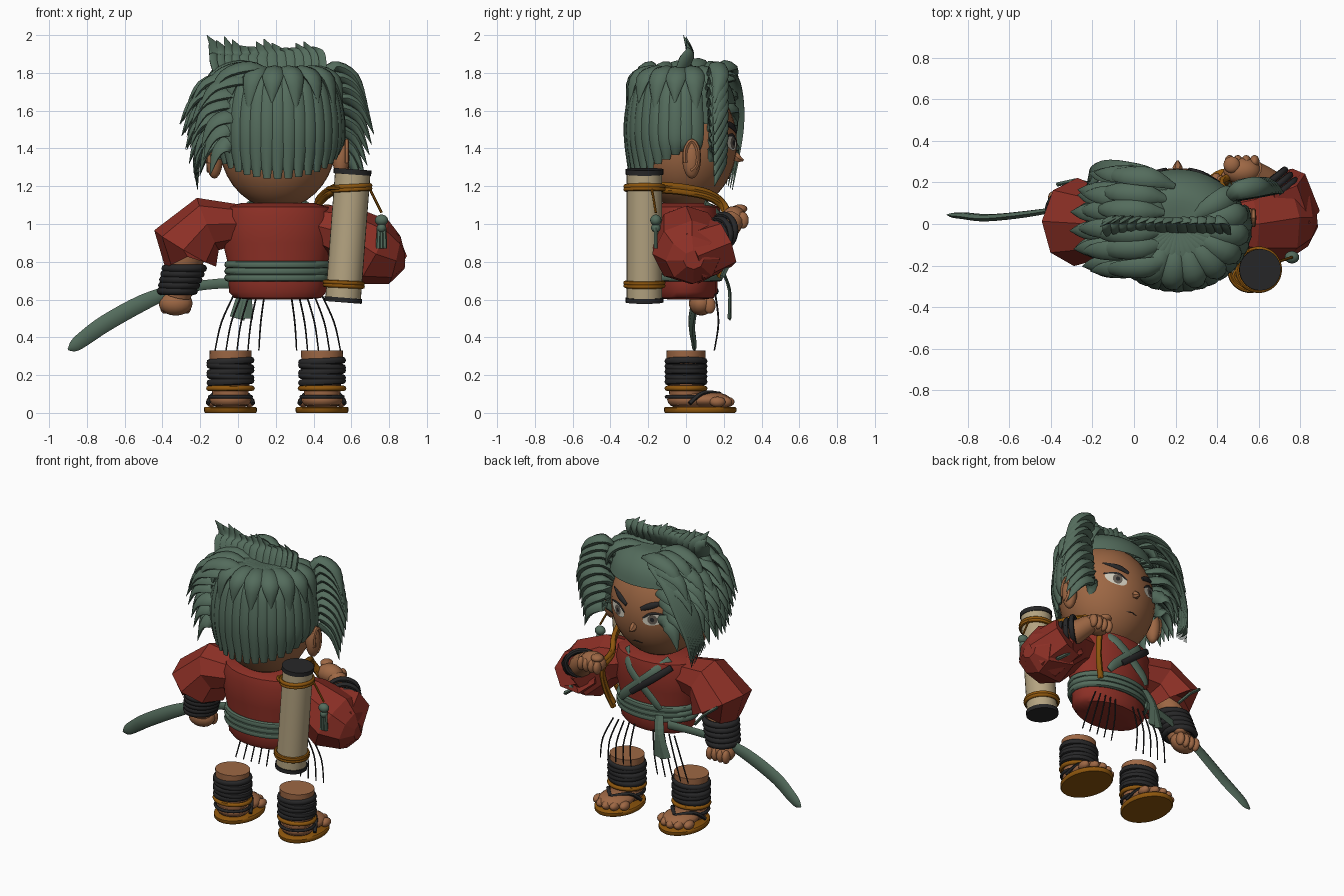
import bpy, bmesh, math, random
from math import sin, cos, pi, radians
from mathutils import Vector, Matrix

random.seed(4)
if "Cube" in bpy.data.objects:
    bpy.data.objects.remove(bpy.data.objects["Cube"])


def material(name, *rgb):
    m = bpy.data.materials.new(name)
    m.use_nodes = True
    m.diffuse_color = (*rgb, 1)
    m.node_tree.nodes["Principled BSDF"].inputs["Base Color"].default_value = (*rgb, 1)
    return m


GREEN = material("sage green", .088, .15, .108)
SKIN = material("brown skin", .34, .137, .058)
RED = material("brick red", .265, .029, .019)
BLACK = material("charcoal", .02, .02, .021)
ROPE = material("rope brown", .27, .093, .004)
CREAM = material("parchment", .46, .37, .22)
WHITE = material("eye white", .65, .62, .52)
IRIS = material("grey iris", .13, .11, .09)


def finish(name, bm, mat, smooth=True):
    bmesh.ops.recalc_face_normals(bm, faces=bm.faces[:])
    me = bpy.data.meshes.new(name)
    bm.to_mesh(me)
    bm.free()
    me.materials.append(mat)
    ob = bpy.data.objects.new(name, me)
    bpy.context.scene.collection.objects.link(ob)
    if smooth:
        for o in bpy.context.selected_objects:
            o.select_set(False)
        ob.select_set(True)
        bpy.context.view_layer.objects.active = ob
        bpy.ops.object.shade_smooth_by_angle(angle=radians(45))
    return ob


def skin_rings(bm, rings):
    rows = [[bm.verts.new(v) for v in ring] for ring in rings]
    n = len(rows[0])
    for a, b in zip(rows, rows[1:]):
        for i in range(n):
            bm.faces.new((a[i], a[(i + 1) % n], b[(i + 1) % n], b[i]))
    bm.faces.new(rows[0])
    bm.faces.new(rows[-1])


def neighbours(p, i, j):
    """Points before i and after j, wrapping round if the path is closed."""
    closed = p[0] == p[-1]
    before = p[i - 1] if i else p[-2 if closed else 0]
    after = p[j + 1] if j + 1 < len(p) else p[1 if closed else -1]
    return before, after


def spline(pts, steps):
    p = [Vector(q) for q in pts]
    out = []
    for i in range(len(p) - 1):
        b, c = p[i], p[i + 1]
        a, d = neighbours(p, i, i + 1)
        for k in range(steps):
            t = k / steps
            out.append(.5 * (2 * b + (c - a) * t + (2 * a - 5 * b + 4 * c - d) * t * t
                             + (3 * b - a - 3 * c + d) * t ** 3))
    return out + [p[-1]]


def tube(name, paths, mat, n=8, flat=1, centre=None, steps=4, smooth=True):
    """Tapered tubes through (x, y, z, radius) points, flattened towards a centre."""
    bm = bmesh.new()
    for path in paths:
        pts = spline(path, steps)
        up, rings = None, []
        for i, q in enumerate(pts):
            p = q.to_3d()
            before, after = neighbours(pts, i, i)
            t = (after - before).to_3d().normalized()
            if centre:
                up = p - Vector(centre)
            elif up is None:
                up = Vector((0, 1, 0)) if abs(t.y) < .8 else Vector((0, 0, 1))
            up = (up - t * up.dot(t)).normalized()
            side, r = t.cross(up), max(q[3], .001)
            rings.append([p + r * (side * cos(2 * pi * k / n) + up * flat * sin(2 * pi * k / n))
                          for k in range(n)])
        skin_rings(bm, rings)
    return finish(name, bm, mat, smooth)


def lathe(name, profile, centre, sx, sy, mat, n=24):
    bm = bmesh.new()
    cx, cy = centre
    skin_rings(bm, [[(cx + r * sx * cos(2 * pi * k / n), cy + r * sy * sin(2 * pi * k / n), z)
                     for k in range(n)] for r, z in profile])
    return finish(name, bm, mat)


def balls(name, items, mat, seg=16):
    bm = bmesh.new()
    for c, s in items:
        bmesh.ops.create_uvsphere(bm, u_segments=seg, v_segments=seg // 2 + 2, radius=1,
                                  matrix=Matrix.Translation(c) @ Matrix.Diagonal((*s, 1)))
    return finish(name, bm, mat)


def loop(c, rx, ry, r, tilt=0):
    return [(c[0] + rx * cos(a), c[1] + ry * sin(a), c[2] + tilt * cos(a), r)
            for a in [2 * pi * (k % 12) / 12 for k in range(13)]]


# Head, ears and nose
CX = .21
HEAD, HR = Vector((CX, -.01, 1.43)), (.31, .28, .35)
sides = (-1, 1)


def face_y(x, z):
    q = 1 - ((x - HEAD.x) / HR[0]) ** 2 - ((z - HEAD.z) / HR[2]) ** 2
    return HEAD.y + HR[1] * math.sqrt(max(q, 0))


balls("head", [(HEAD, HR)], SKIN, 32)
balls("ears", [((CX + s * .335, .03, 1.35), (.045, .05, .11)) for s in sides], SKIN)
tube("ear_rims", [[(CX + s * .365, .03 + .035 * cos(a), 1.36 + .08 * sin(a), .013)
                   for a in (-1.6, -.6, .5, 1.6, 2.7, 3.6)] for s in sides], SKIN, 6)
tube("nose", [[(CX, .25, 1.385, .01), (CX, .272, 1.35, .024), (CX, .305, 1.337, .005)]], SKIN, 6)


def face_plate(name, spots, mat, lift):
    """Ovals laid on the curve of the face: centre x, z, half width, half height, tilt."""
    bm = bmesh.new()
    for x, z, w, h, tilt in spots:
        mid = bm.verts.new((x, face_y(x, z) + lift, z))
        rim = []
        for k in range(16):
            dx, dz = w * cos(k * pi / 8), h * sin(k * pi / 8) + tilt * w * cos(k * pi / 8)
            rim.append(bm.verts.new((x + dx, face_y(x + dx, z + dz) + lift, z + dz)))
        for k in range(16):
            bm.faces.new((mid, rim[k], rim[(k + 1) % 16]))
    finish(name, bm, mat)


face_plate("eye_whites", [(CX + s * .135, 1.43, .066, .04, s * .2) for s in sides], WHITE, .004)
face_plate("irises", [(CX + s * .13, 1.429, .029, .033, 0) for s in sides], IRIS, .006)
face_plate("pupils", [(CX + s * .13, 1.429, .013, .015, 0) for s in sides], BLACK, .008)


def face_line(pts, s):
    return [(CX + s * x, face_y(CX + s * x, z) + .004, z, r) for x, z, r in pts]


tube("eyebrows", [face_line([(.055, 1.49, .012), (.12, 1.52, .02), (.2, 1.545, .004)], s)
                  for s in sides], BLACK, flat=.5, centre=HEAD)
tube("eyelashes", [face_line([(.068, 1.432, .004), (.125, 1.47, .008), (.205, 1.46, .005)], s)
                   for s in sides], BLACK, flat=.5, centre=HEAD)
tube("mouth", [face_line([(-.04, 1.238, .001), (0, 1.244, .004), (.04, 1.238, .001)], 1)], BLACK, 6)

# Hair cap with the face cut out, and long locks down the back
CAP = [(.1, 1.81), (.55, 1.81), (.86, 1.73), (.98, 1.6), (1, 1.45), (.93, 1.25)]
cap_pts = [(q.x, q.y) for q in spline(CAP, 4)]
cap = lathe("hair_cap", cap_pts, (CX, -.015), .335, .29, GREEN, 40)
bm = bmesh.new()
bm.from_mesh(cap.data)
gone = []
for f in bm.faces:
    c = f.calc_center_median()
    hairline = min(1.38 + 1.7 * c.y, 1.62) if c.y > .04 else 1.42 + .5 * c.y
    if c.z < hairline:
        gone.append(f)
bmesh.ops.delete(bm, geom=gone, context="FACES")
bm.to_mesh(cap.data)
bm.free()


def around(a, r, z, w):
    return (CX + r * .335 * cos(a), -.015 + r * .29 * sin(a), z, w)


back = []
for i in range(21):
    a = radians(168 + 204 * i / 20)
    end = 1.24 + .15 * (1 - abs(sin(a)))
    back.append([around(a, r, z, .018 + .03 * r) for r, z in CAP[:-1]] + [around(a, .95, end, .02)])
tube("back_locks", back, GREEN, flat=.5, centre=(CX, 0, 1.5))

# Petals spreading from the crown
petals = []
for i in range(13):
    a = radians(135 + 260 * i / 12)
    petals.append([around(a, .2, 1.79, .02), around(a, .6, 1.815, .05),
                   around(a, .93, 1.765, .052), around(a, 1.04, 1.64 - .05 * (i % 2), .002)])
tube("crown_petals", petals, GREEN, flat=.5, centre=(CX, 0, 1.5))

# Layered tufts over the right-hand side of the head
tufts = []
for row in range(7):
    for col in range(6):
        y = -.2 + .085 * col + random.uniform(-.015, .015)
        z = 1.83 - .07 * row + random.uniform(-.015, .015)
        x = CX - (.19 + .15 * sin(min(1, row / 3) * pi / 2)) * math.sqrt(1 - (y / .32) ** 2)
        reach = (.22, .22, .2, .17, .15, .13, .1)[row]
        tufts.append([(x + .12, y * .8, z - .02, .015), (x, y, z + .015, .05),
                      (x - reach * .65, y * 1.05, z - .03, .04),
                      (x - reach, y * 1.08, z - .15, .002)])
tube("side_tufts", tufts, GREEN, flat=.5, centre=(CX, 0, 1.4))

# Stacked column of drooping locks on the other side
column = []
for i in range(9):
    z, x = 1.8 - .055 * i, .012 * abs(i - 3)
    column.append([(.45, .11, z - .04, .02), (.54 - x, .16, z + .035, .045),
                   (.65 - x, .18, z - .02, .045), (.72 - x, .15, z - .16, .002)])
tube("column_tuft", column, GREEN, flat=.6, centre=(.4, .12, 1.4))

# Swept fringe
fringe = []
for i in range(12):
    k = i / 11
    fringe.append([(.16 - .14 * k, .17, 1.79, .015), (.08 - .12 * k, .25 - .02 * k, 1.79, .022),
                   (-.05 - .08 * k, .285 - .05 * k, 1.69 - .02 * k, .022),
                   (-.14 - .07 * k, .295 - .1 * k, 1.53, .017),
                   (-.2 - .03 * k, .275 - .12 * k, 1.36, .011),
                   (-.215 - .02 * k, .245 - .12 * k, 1.18 + .1 * k, .002)])
tube("fringe", fringe, GREEN, flat=.5, centre=HEAD)

# Crest along the top
crest = []
for i in range(14):
    x = .43 - .042 * i
    top = 1.93 + .025 * sin(i * 1.3) + .0025 * i
    crest.append([(x + .01, -.04, 1.79, .035), (x, -.005, 1.86, .05), (x - .01, .02, 1.91, .035),
                  (x - .04, 0, top + .01, .002)])
crest.append([(-.06, -.02, 1.82, .03), (-.1, .02, 1.9, .04), (-.165, -.015, 2, .001)])
tube("crest", crest, GREEN, flat=.4, centre=(CX, -.4, 1.7))

# Tunic, lapels and sash
lathe("tunic", [(.5, .6), (.82, .608), (.92, .64), (.93, .7), (.93, .78), (1.04, .9), (1.05, 1.04),
                (.98, 1.09), (.7, 1.11)], (CX, 0), .28, .18, RED, 20)
tube("sash", [loop((CX, 0, z), .263, .176, .02) for z in (.715, .75, .785)], GREEN)
tube("lapels", [[(CX + s * .16, .1, 1.11, .025), (CX + s * .08, .192, 1.02, .03),
                 (CX - s * .1, .202, .86, .03), (CX - s * .15, .19, .8, .02)] for s in sides],
     GREEN, flat=.3, centre=(CX, -.3, 1))
tube("dark_collar", [[(.01, .14, 1.08, .02), (.12, .208, .99, .022), (.27, .21, .87, .018)]],
     BLACK, flat=.4, centre=(CX, -.3, 1))
tube("sash_tails", [[(.07, .19, .76, .03), (.04, .23, .65, .035), (x, .23, .5, .04)]
                    for x in (-.005, .04)], GREEN, 4, flat=.25, centre=(.1, -.5, .6), smooth=False)
tube("hem_cords", [[(CX + s * (.07 + .04 * i), .155, .63, .005),
                    (CX + s * (.09 + .052 * i), .172, .48, .005),
                    (CX + s * (.1 + .058 * i), .15, .33, .004)]
                   for s in sides for i in range(5)], BLACK, 5)

# Wide faceted sleeves
tube("right_sleeve", [[(.03, 0, 1, .1), (-.16, 0, 1, .15), (-.28, .01, .87, .19),
                       (-.26, .01, .83, .14)]], RED, 8, 1.12, steps=1, smooth=False)
tube("left_sleeve", [[(.38, 0, 1, .1), (.54, 0, .96, .15), (.71, .03, .85, .19), (.83, .035, .81, .13),
                      (.88, .04, .81, .05)]], RED, 8, 1.1, steps=1, smooth=False)
tube("left_cuff", [[(.74, .02, .83, .16), (.69, .2, .9, .14), (.69, .18, .9, .1)]],
     RED, 7, steps=1, smooth=False)
tube("sleeve_trim", [[(.78, .19, .72, .013), (.7, .22, .78, .013), (.76, .23, .86, .013)],
                     [(-.37, .19, .93, .01), (-.28, .21, .86, .01), (-.2, .19, .77, .01)]],
     GREEN, 4, steps=1, smooth=False)

# Arms, wrist wraps and fists
tube("right_arm", [[(-.22, 0, .93, .09), (-.27, .02, .82, .09), (-.32, .06, .62, .07)]], SKIN, 12)
tube("left_arm", [[(.74, .08, .87, .085), (.66, .18, .94, .075), (.57, .25, 1.02, .06)]], SKIN, 12)
tube("right_wraps", [loop((-.285 - .009 * i, .03 + .007 * i, .765 - .03 * i), .1 - .003 * i, .095, .021)
                     for i in range(5)], BLACK)
tube("left_wraps", [[(.7 - .025 * i + .075 * cos(a), .15 + .025 * i + .06 * cos(a),
                      .92 + .022 * i + .085 * sin(a), .017) for a in
                     [2 * pi * (k % 10) / 10 for k in range(11)]] for i in range(3)], BLACK)
fists = []
for c, out in (((-.33, .08, .58), -1), ((.52, .255, 1.03), 1)):
    fists.append((c, (.09, .065, .065)))
    fists += [((c[0] - .06 + .04 * i, c[1] + .045, c[2] - .01), (.024, .032, .045)) for i in range(4)]
    fists.append(((c[0] - out * .05, c[1] + .03, c[2] + .05), (.04, .04, .024)))
balls("fists", fists, SKIN)

# Curved sword
tube("sword", [[(.03, .15, .69, .03), (-.15, .12, .68, .026), (-.33, .08, .65, .03),
                (-.5, .05, .585, .043), (-.7, .03, .475, .045), (-.82, .04, .39, .04),
                (-.87, .043, .352, .03), (-.9, .045, .335, .004)]], GREEN, 6, .4)

# Scroll case with ropes and tassel
tube("scroll_case", [[(.557, -.22, .61, .094), (.607, -.22, 1.265, .094)]], CREAM, 28, steps=1)
tube("case_ends", [[(.555, -.22, .585, .1), (.557, -.22, .61, .1)],
                   [(.605, -.22, 1.262, .1), (.607, -.22, 1.29, .1)]], BLACK, 28, steps=1)
tube("case_ropes", [loop((x, -.22, z + d), .1, .1, .012, t) for x, z, t in
                    ((.56, .68, -.005), (.6, 1.19, .005)) for d in (-.007, .009)], ROPE)
tube("shoulder_rope", [[(x, y, z + d, .018) for x, y, z in
                        ((.54, -.14, 1.18), (.51, -.02, 1.17), (.46, .12, 1.14), (.42, .2, 1.08),
                         (.47, .23, .98), (.46, .21, .84), (.42, .18, .72))] for d in (0, .025)], ROPE)
tube("tassel_cord", [[(.66, -.2, 1.24, .007), (.7, -.18, 1.18, .007), (.76, -.16, 1.06, .007)],
                     [(.54, -.31, 1.19, .007), (.48, -.25, 1.19, .012), (.54, -.18, 1.19, .007)]], ROPE, 6)
balls("tassel_bead", [((.76, -.16, 1.02), (.035, .03, .03)), ((.76, -.16, .98), (.025, .025, .025))], GREEN)
tube("tassel", [[(.76 + .014 * i, -.16, .98, .012), (.76 + .018 * i, -.16, .87, .012)]
                for i in (-1, 0, 1)], GREEN, 6)

# Legs, wraps, feet and sandals
for side, x in (("right", -.04), ("left", .445)):
    lathe(side + "_shin", [(.85, .04), (.9, .12), (1, .22), (1.03, .33)], (x, 0), .108, .1, SKIN)
    tube(side + "_shin_wraps", [loop((x, 0, .165 + .027 * i), .108, .095, .019, .006 * (-1) ** i)
                                for i in range(5)], BLACK)
    tube(side + "_ankle_ropes", [loop((x, 0, .13), .115, .1, .014)], ROPE)
    lathe(side + "_sole", [(.96, 0), (1, .008), (1, .026), (.96, .032)], (x, .075), .14, .192, ROPE, 32)
    toes = [((x + .05 * i, .215 - .012 * i * i, .058), (.029, .042, .028)) for i in range(-2, 3)]
    balls(side + "_foot", [((x, .01, .07), (.11, .11, .055)), ((x, .11, .068), (.11, .13, .045))] + toes, SKIN)
    tube(side + "_straps", [[(x + s * .12, .02, .05, .012), (x + s * .08, .09, .105, .012),
                             (x, .18, .1, .012)] for s in sides] + [loop((x, 0, .085), .11, .103, .01)], BLACK)
